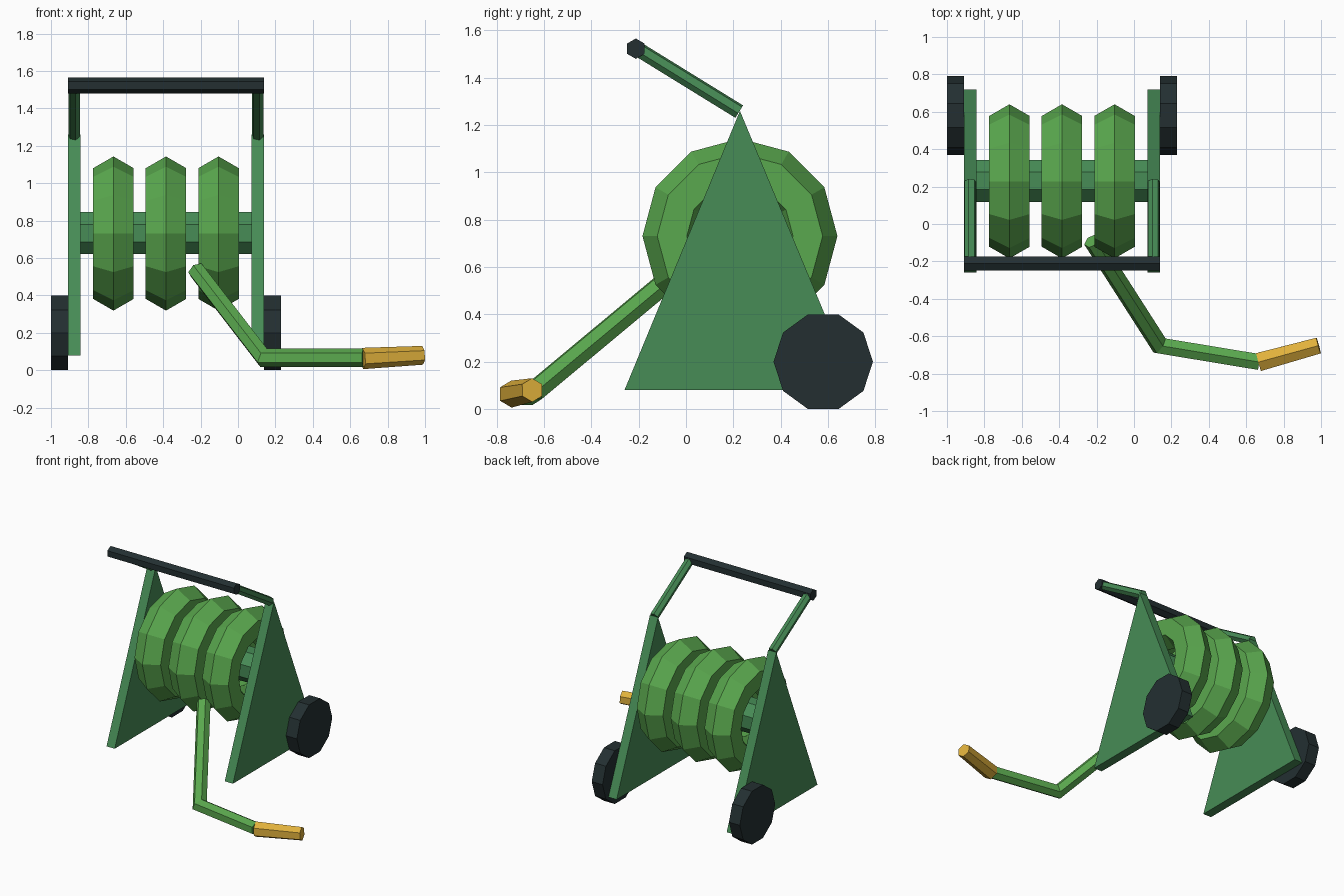
import bpy, bmesh, math
from mathutils import Vector, Matrix

cube = bpy.data.objects.get("Cube")
if cube:
    bpy.data.objects.remove(cube, do_unlink=True)


def material(name, hex_code):
    srgb = [int(hex_code[i:i + 2], 16) / 255 for i in (0, 2, 4)]
    rgba = [((c + 0.055) / 1.055) ** 2.4 for c in srgb] + [1]
    mat = bpy.data.materials.new(name)
    mat.use_nodes = True
    mat.diffuse_color = rgba
    mat.node_tree.nodes["Principled BSDF"].inputs["Base Color"].default_value = rgba
    return mat


frame_green = material("frame green", "478c56")
hose_green = material("hose green", "5aa84e")
nozzle_yellow = material("nozzle yellow", "e0b13c")
rubber_black = material("rubber black", "232f31")


def finish(name, bm, mat):
    bmesh.ops.recalc_face_normals(bm, faces=bm.faces)
    mesh = bpy.data.meshes.new(name)
    bm.to_mesh(mesh)
    bm.free()
    mesh.materials.append(mat)
    obj = bpy.data.objects.new(name, mesh)
    bpy.context.collection.objects.link(obj)
    return obj


def tube(name, points, radius, sides, mat, roll=0, taper=1):
    """Flat-sided capped tube along a path, mitred at its bends."""
    pts = [Vector(p) for p in points]
    dirs = [(b - a).normalized() for a, b in zip(pts, pts[1:])]
    side = dirs[0].cross(Vector((0, 0, 1))).normalized()
    up = side.cross(dirs[0])
    angles = [math.radians(roll) + math.tau * i / sides for i in range(sides)]
    offsets = [radius * (up * math.cos(a) + side * math.sin(a)) for a in angles]
    bm = bmesh.new()
    rings = []
    for i, p in enumerate(pts):
        before = dirs[max(i - 1, 0)]
        after = dirs[min(i, len(dirs) - 1)]
        plane = (before + after).normalized()
        offsets = [o - before * (o.dot(plane) / before.dot(plane)) for o in offsets]
        scale = 1 + (taper - 1) * i / (len(pts) - 1)
        rings.append([bm.verts.new(p + o * scale) for o in offsets])
    for a, b in zip(rings, rings[1:]):
        for i in range(sides):
            j = (i + 1) % sides
            bm.faces.new((a[i], a[j], b[j], b[i]))
    bm.faces.new(rings[0])
    bm.faces.new(rings[-1])
    return finish(name, bm, mat)


def side_panel(name, x0, x1):
    """Triangular plate."""
    bm = bmesh.new()
    corners = [(-0.26, 0.08), (0.72, 0.08), (0.228, 1.26)]
    face = bm.faces.new([bm.verts.new((x0, y, z)) for y, z in corners])
    new = bmesh.ops.extrude_face_region(bm, geom=[face])["geom"]
    verts = [v for v in new if isinstance(v, bmesh.types.BMVert)]
    bmesh.ops.translate(bm, verts=verts, vec=(x1 - x0, 0, 0))
    return finish(name, bm, frame_green)


# Frame sides, wheels and handle arms, mirrored about the reel's middle
middle = -0.385
for label, s in (("right", -1), ("left", 1)):
    inner, outer, hub = (middle + s * d for d in (0.457, 0.525, 0.615))
    side_panel(label + "_side_panel", inner, outer)
    tube(label + "_wheel", [(outer, 0.58, 0.2), (hub, 0.58, 0.2)],
         0.21, 10, rubber_black, roll=18)
    arm = middle + s * 0.491
    tube(label + "_handle_arm", [(arm, 0.225, 1.257), (arm, -0.205, 1.522)],
         0.032, 6, frame_green, roll=15)

# Grip bar and reel drum
tube("handle_grip", [(middle - 0.525, -0.212, 1.523), (middle + 0.525, -0.212, 1.523)],
     0.043, 6, rubber_black)
tube("reel_drum", [(middle - 0.46, 0.23, 0.733), (middle + 0.46, 0.23, 0.733)],
     0.122, 8, frame_green, roll=22.5)

# Wound hose coils
for i in range(3):
    bpy.ops.mesh.primitive_torus_add(
        major_segments=12, minor_segments=6, major_radius=0.287, minor_radius=0.125,
        location=(middle + (i - 1) * 0.281, 0.228, 0.731),
        rotation=(0, math.pi / 2, 0))
    coil = bpy.context.object
    coil.name = "hose_coil_%d" % (i + 1)
    coil.data.materials.clear()
    coil.data.materials.append(hose_green)
    coil.data.shade_flat()

# Loose hose end and its nozzle
tube("loose_hose", [(0.67, -0.738, 0.067), (0.137, -0.65, 0.067), (-0.222, -0.09, 0.533)],
     0.049, 6, hose_green)
tube("nozzle", [(0.667, -0.738, 0.063), (0.987, -0.65, 0.08)],
     0.057, 6, nozzle_yellow, taper=0.88)
